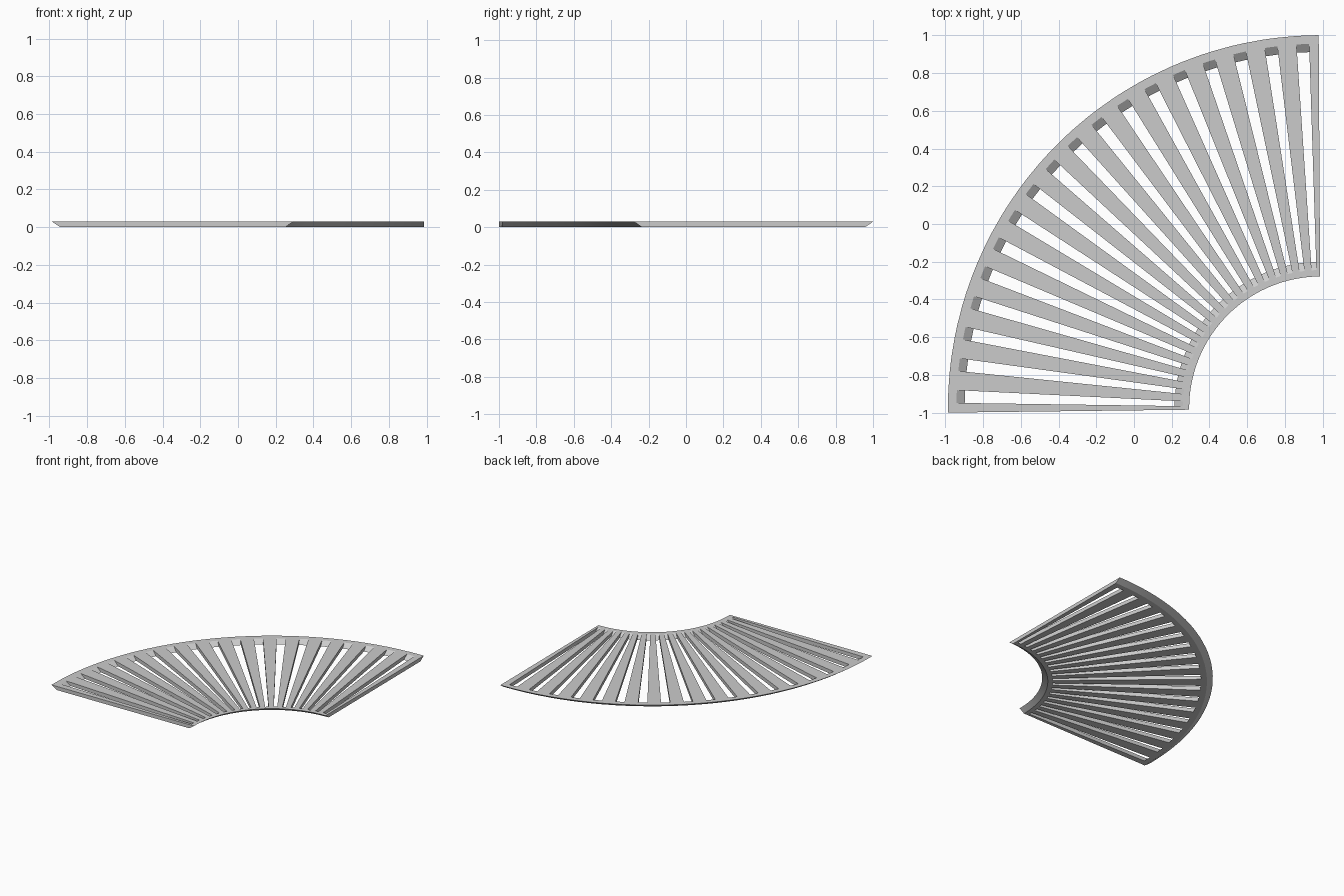
import bpy, bmesh
from math import radians, sin, cos

if "Cube" in bpy.data.objects:
    bpy.data.objects.remove(bpy.data.objects["Cube"])

CX, CY = 0.9905, -0.976          # centre of the quarter ring
A0, A1 = 90.33, 180.69           # angular span in degrees
SLOTS, SLOT_W = 18, 2.0          # slot count, slot width in degrees
H = 0.03
TOP_R = [0.698, 0.732, 1.932, 1.977]   # undercut rims: top and bottom radii
BOT_R = [0.740, 0.776, 1.888, 1.933]

# Angular columns: bar, slot, bar, slot ... bar
pitch = (A1 - A0) / SLOTS
angles = [A0]
for i in range(SLOTS):
    mid = A0 + pitch * (i + 0.5)
    angles += [mid - SLOT_W / 2, mid + SLOT_W / 2]
angles.append(A1)

bm = bmesh.new()


def column(deg, radii, z):
    a = radians(deg)
    return [bm.verts.new((CX + r * cos(a), CY + r * sin(a), z)) for r in radii]


top = [column(a, TOP_R, H) for a in angles]
bot = [column(a, BOT_R, 0) for a in angles]


def wall(c1, r1, c2, r2):
    bm.faces.new((top[c1][r1], top[c2][r2], bot[c2][r2], bot[c1][r1]))


for c in range(len(angles) - 1):
    slot = c % 2 == 1
    # Upper and lower surfaces, left open in the slots
    for r in range(3):
        if slot and r == 1:
            continue
        for g in (top, bot):
            bm.faces.new((g[c][r], g[c][r + 1], g[c + 1][r + 1], g[c + 1][r]))
    # Sloping inner and outer rims
    wall(c, 0, c + 1, 0)
    wall(c, 3, c + 1, 3)
    # Slot walls
    if slot:
        wall(c, 1, c + 1, 1)
        wall(c, 2, c + 1, 2)
        wall(c, 1, c, 2)
        wall(c + 1, 1, c + 1, 2)

# Straight end walls
for c in (0, len(angles) - 1):
    for r in range(3):
        wall(c, r, c, r + 1)

bmesh.ops.recalc_face_normals(bm, faces=bm.faces)
mesh = bpy.data.meshes.new("curved_grate")
bm.to_mesh(mesh)
bm.free()
grate = bpy.data.objects.new("curved_grate", mesh)
bpy.context.collection.objects.link(grate)
bpy.context.view_layer.objects.active = grate
grate.select_set(True)
bpy.ops.object.shade_smooth_by_angle(angle=radians(20))
